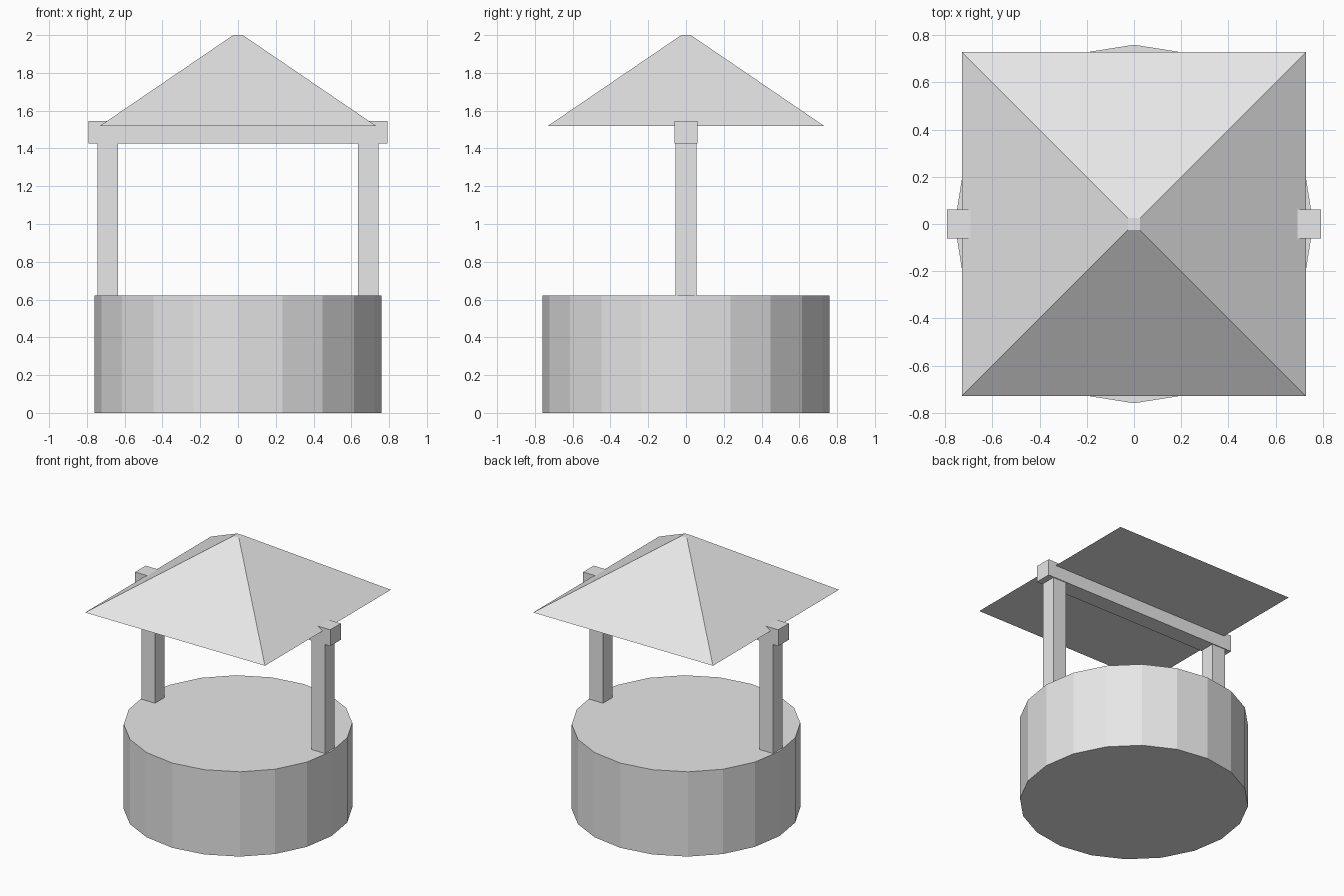
import bpy
import math

if "Cube" in bpy.data.objects:
    bpy.data.objects.remove(bpy.data.objects["Cube"])

grey = bpy.data.materials.new("light grey")
grey.diffuse_color = (0.8, 0.8, 0.8, 1)
grey.use_nodes = True
grey.node_tree.nodes["Principled BSDF"].inputs["Base Color"].default_value = grey.diffuse_color


def finish(name):
    obj = bpy.context.object
    obj.name = name
    obj.data.materials.append(grey)
    return obj


def box(name, centre, size):
    bpy.ops.mesh.primitive_cube_add(size=1, location=centre)
    obj = finish(name)
    obj.scale = size
    return obj


# Round, closed well base with twenty flat sides
bpy.ops.mesh.primitive_cylinder_add(vertices=20, radius=0.76, depth=0.622,
                                    location=(0, 0, 0.311))
finish("well_base")

# Posts on either side
for side, name in ((-1, "left_post"), (1, "right_post")):
    box(name, (side * 0.69, 0, 1.023), (0.11, 0.11, 0.806))

# Crossbeam that pokes out past the roof
box("crossbeam", (0, 0, 1.485), (1.584, 0.122, 0.12))

# Four-sided roof with a tiny flat top
root2 = math.sqrt(2)
bpy.ops.mesh.primitive_cone_add(vertices=4, radius1=0.73 * root2,
                                radius2=0.025 * root2, depth=0.48,
                                location=(0, 0, 1.76),
                                rotation=(0, 0, math.pi / 4))
finish("roof")
